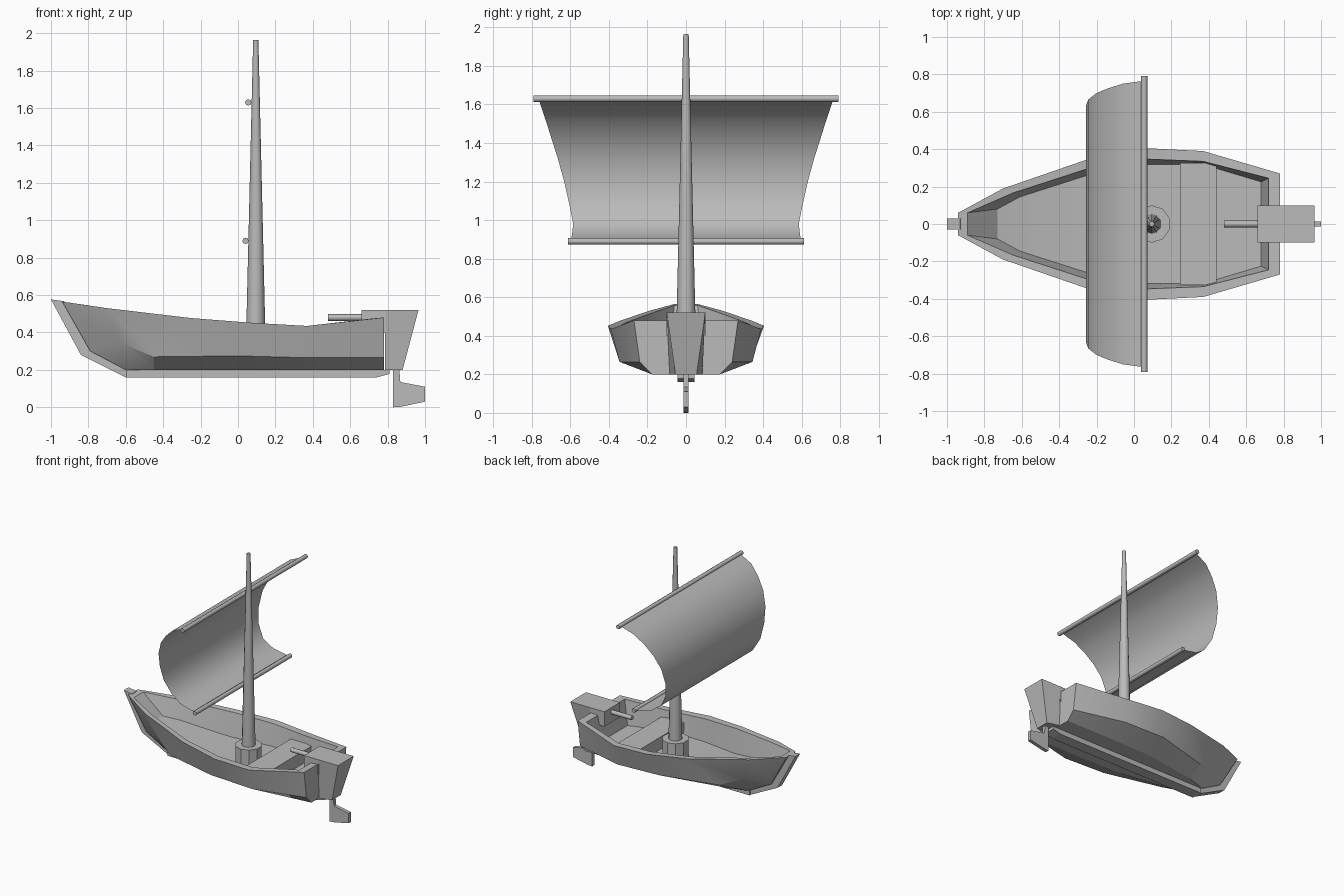
import bpy, bmesh, math
from mathutils import Vector

cube = bpy.data.objects.get("Cube")
if cube:
    bpy.data.objects.remove(cube, do_unlink=True)

grey = bpy.data.materials.new("plain_grey")
grey.use_nodes = True
colour = (0.5, 0.5, 0.5, 1)
grey.diffuse_color = colour
grey.node_tree.nodes["Principled BSDF"].inputs["Base Color"].default_value = colour


def finish(name, bm, smooth=None, closed=True):
    """Turn a bmesh into a named, coloured object."""
    bmesh.ops.remove_doubles(bm, verts=bm.verts, dist=0.0001)
    if closed:
        bmesh.ops.recalc_face_normals(bm, faces=bm.faces)
    mesh = bpy.data.meshes.new(name)
    bm.to_mesh(mesh)
    bm.free()
    mesh.materials.append(grey)
    obj = bpy.data.objects.new(name, mesh)
    bpy.context.collection.objects.link(obj)
    if smooth:
        bpy.ops.object.select_all(action="DESELECT")
        obj.select_set(True)
        bpy.context.view_layer.objects.active = obj
        bpy.ops.object.shade_smooth_by_angle(angle=math.radians(smooth))
    return obj


def box(name, low, high):
    bm = bmesh.new()
    bmesh.ops.create_cube(bm, size=1)
    low, high = Vector(low), Vector(high)
    for v in bm.verts:
        v.co = (low + high) / 2 + v.co * (high - low)
    return finish(name, bm)


def rod(name, start, end, r1, r2, sides=8, smooth=None):
    """Tapered cylinder between two points."""
    bm = bmesh.new()
    start, end = Vector(start), Vector(end)
    axis = end - start
    bmesh.ops.create_cone(bm, cap_ends=True, segments=sides, radius1=r1,
                          radius2=r2, depth=axis.length)
    turn = axis.to_track_quat("Z", "Y")
    for v in bm.verts:
        v.co = (start + end) / 2 + turn @ v.co
    return finish(name, bm, smooth)


def bridge(bm, first, second):
    """Join two closed rings with quads."""
    count = len(first)
    for i in range(count):
        j = (i + 1) % count
        corners = []
        for v in (first[i], first[j], second[j], second[i]):
            if v not in corners:
                corners.append(v)
        bm.faces.new(corners)


def slab(name, outline, half_width):
    """Side outline in x and z, given a thickness across y."""
    bm = bmesh.new()
    rings = [[bm.verts.new((x, side * half_width, z)) for x, z in outline]
             for side in (-1, 1)]
    bridge(bm, *rings)
    for ring in rings:
        bm.faces.new(ring)
    return finish(name, bm)


def block(name, lower, upper):
    """Tapered block from half outlines (x, half width, z)."""
    bm = bmesh.new()
    rings = []
    for (xa, ya, z), (xb, yb, _) in (lower, upper):
        rings.append([bm.verts.new(p) for p in
                      ((xa, ya, z), (xb, yb, z), (xb, -yb, z), (xa, -ya, z))])
    bridge(bm, *rings)
    for ring in rings:
        bm.faces.new(ring)
    return finish(name, bm)


# Hull stations, each: keel edge, chine, outer rim, inner rim, floor edge
stations = [
    [(-.6, .04, .2), (-.79, .04, .3), (-.94, .06, .565), (-.89, .06, .558), (-.73, .08, .4)],
    [(-.58, .06, .2), (-.62, .15, .34), (-.7, .19, .53), (-.65, .165, .522), (-.61, .145, .37)],
    [(-.45, .1, .2), (-.45, .22, .27), (-.25, .345, .477), (-.25, .295, .475), (-.25, .26, .29)],
    [(0, .17, .2), (0, .34, .275), (.07, .405, .452), (.07, .347, .45), (.07, .318, .28)],
    [(.37, .176, .2), (.37, .345, .265), (.37, .39, .435), (.37, .335, .435), (.37, .318, .28)],
    [(.78, .176, .2), (.78, .24, .265), (.78, .27, .48), (.72, .245, .475), (.68, .225, .28)],
]
bm = bmesh.new()
rings = []
for station in stations:
    left = [bm.verts.new(p) for p in station]
    right = [bm.verts.new((x, -y, z)) for x, y, z in station]
    rings.append(left + right[::-1])
for first, second in zip(rings, rings[1:]):
    bridge(bm, first, second)
# Stem and transom: outside wall, rim and inside wall
for ring in (rings[0], rings[-1]):
    outside, inside = ring[:3] + ring[-3:], ring[3:-3]
    bm.faces.new(outside)
    bm.faces.new(inside)
    bm.faces.new((ring[2], ring[3], ring[-4], ring[-3]))
finish("hull", bm, smooth=22)

# Keel and stem post
slab("keel", [(-.6, .16), (.74, .16), (.81, .178), (.81, .2), (-.6, .205)], .045)
slab("stem_post", [(-1, .577), (-.84, .28), (-.6, .16), (-.58, .205),
                   (-.78, .305), (-.93, .567)], .03)

# Bench
box("bench", (.245, -.325, .27), (.44, .325, .38))

# Mast and its step
mast_x = .095
rod("mast_step", (mast_x, 0, .27), (mast_x, 0, .42), .1, .1, sides=10)
rod("mast", (mast_x, 0, .41), (mast_x, 0, 1.965), .051, .014, sides=12, smooth=35)

# Yards
for name, x, z, half in (("upper_yard", .055, 1.63, .79), ("lower_yard", .04, .89, .612)):
    rod(name, (x, -half, z), (x, half, z), .017, .017, smooth=50)

# Billowing sail: x, z and half width from top to bottom
profile = [(.05, 1.63, .765), (-.06, 1.585, .75), (-.14, 1.51, .725),
           (-.2, 1.43, .70), (-.245, 1.32, .665), (-.257, 1.2, .632),
           (-.24, 1.08, .605), (-.185, .98, .585), (-.1, .92, .592), (.04, .89, .6)]
bm = bmesh.new()
edges = [[bm.verts.new((x, side * w, z)) for side in (-1, 1)] for x, z, w in profile]
for (a, b), (c, d) in zip(edges, edges[1:]):
    bm.faces.new((a, b, d, c))
finish("sail", bm, smooth=60, closed=False)

# Outboard motor
block("motor_body", [(.785, .085, .2), (.88, .055, .2)], [(.785, .1, .52), (.965, .1, .52)])
box("motor_head", (.66, -.1, .4), (.79, .1, .52))
rod("tiller", (.48, 0, .48), (.67, 0, .48), .018, .018, smooth=50)
slab("rudder_fin", [(.83, .21), (.83, 0), (.87, .003), (1, .03), (1, .11),
                    (.868, .135), (.862, .21)], .014)
